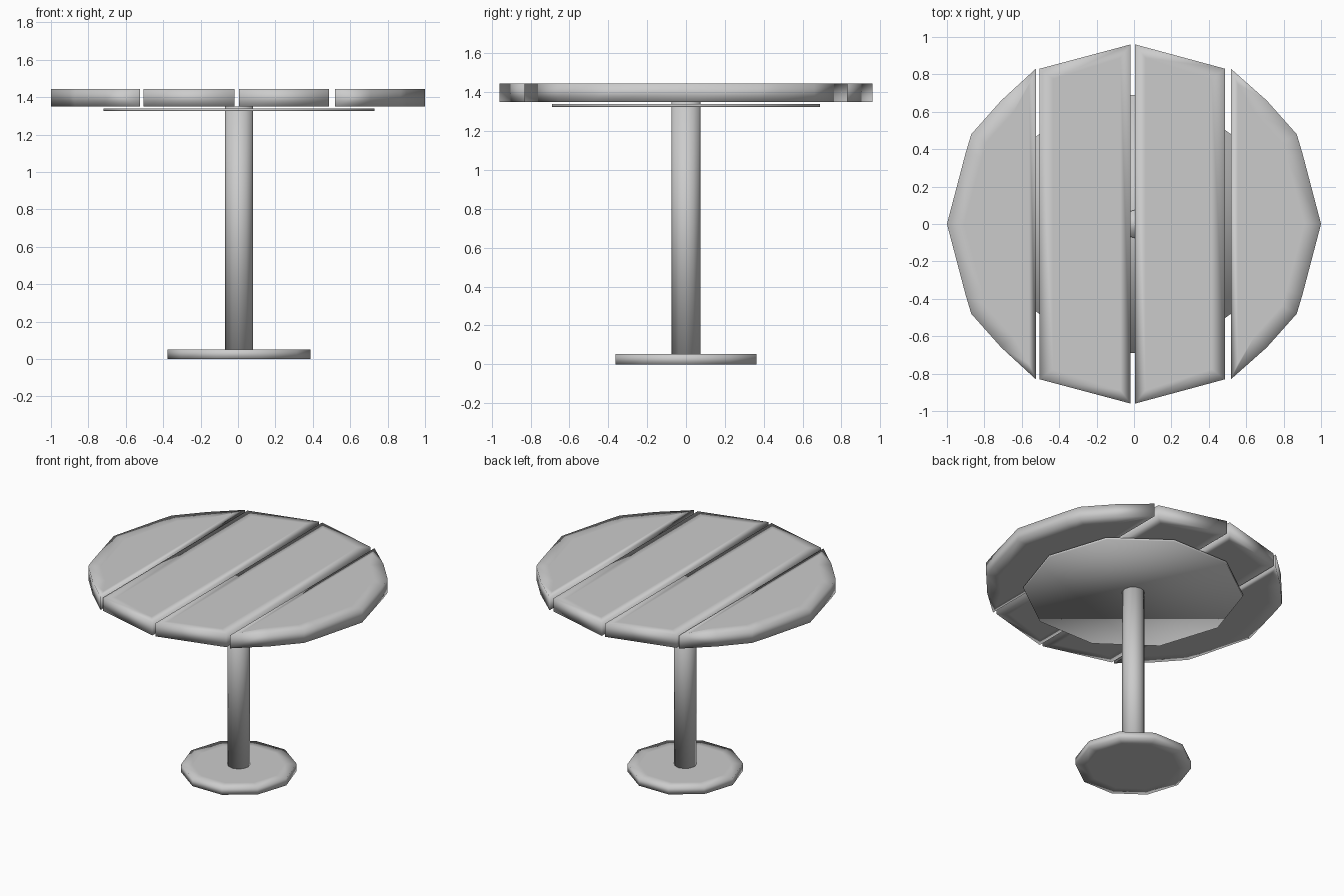
import bpy, bmesh
from math import cos, sin, tau

if "Cube" in bpy.data.objects:
    bpy.data.objects.remove(bpy.data.objects["Cube"], do_unlink=True)

grey = bpy.data.materials.new("plain grey")
grey.use_nodes = True
grey.diffuse_color = (0.6, 0.6, 0.6, 1)
grey.node_tree.nodes["Principled BSDF"].inputs["Base Color"].default_value = grey.diffuse_color


def prism(name, outline, bottom, top, rim=0):
    """Extrude an outline upwards; rim insets the caps for a soft edge."""
    bm = bmesh.new()
    base = bm.faces.new([bm.verts.new((x, y, bottom)) for x, y in outline])
    extruded = bmesh.ops.extrude_face_region(bm, geom=[base], use_keep_orig=True)["geom"]
    raised = [v for v in extruded if isinstance(v, bmesh.types.BMVert)]
    bmesh.ops.translate(bm, verts=raised, vec=(0, 0, top - bottom))
    bmesh.ops.recalc_face_normals(bm, faces=bm.faces)
    if rim:
        caps = [f for f in bm.faces if abs(f.normal.z) > 0.9]
        bmesh.ops.inset_individual(bm, faces=caps, thickness=rim)
    for f in bm.faces:
        f.smooth = True
    mesh = bpy.data.meshes.new(name)
    bm.to_mesh(mesh)
    bm.free()
    mesh.materials.append(grey)
    obj = bpy.data.objects.new(name, mesh)
    bpy.context.collection.objects.link(obj)
    return obj


def ring(radius, sides, cx=0.006):
    return [(cx + radius * cos(tau * i / sides), radius * sin(tau * i / sides))
            for i in range(sides)]


# Foot, post and the thin plate that carries the planks
prism("base", ring(0.382, 10), 0, 0.052, 0.08)
prism("post", ring(0.075, 12), 0.04, 1.35)
prism("support_plate", ring(0.725, 10), 1.325, 1.34)

# Table top: two outer and two inner planks, bottom to top
TOP = (1.35, 1.445)
for side, sign, inner, outer, middle in (("right", -1, 0.505, 0.525, 0.018),
                                         ("left", 1, 0.487, 0.518, 0.006)):
    arc = [(outer, 0.83), (0.71, 0.66), (0.87, 0.48), (0.9, 0.38)]
    curve = [(x, -y) for x, y in arc] + [(1, 0)] + arc[::-1]
    prism(side + "_outer_plank", [(sign * x, y) for x, y in curve], *TOP, 0.09)
    board = [(middle, -0.96), (inner, -0.83), (inner, 0.83), (middle, 0.96)]
    prism(side + "_inner_plank", [(sign * x, y) for x, y in board], *TOP, 0.09)
